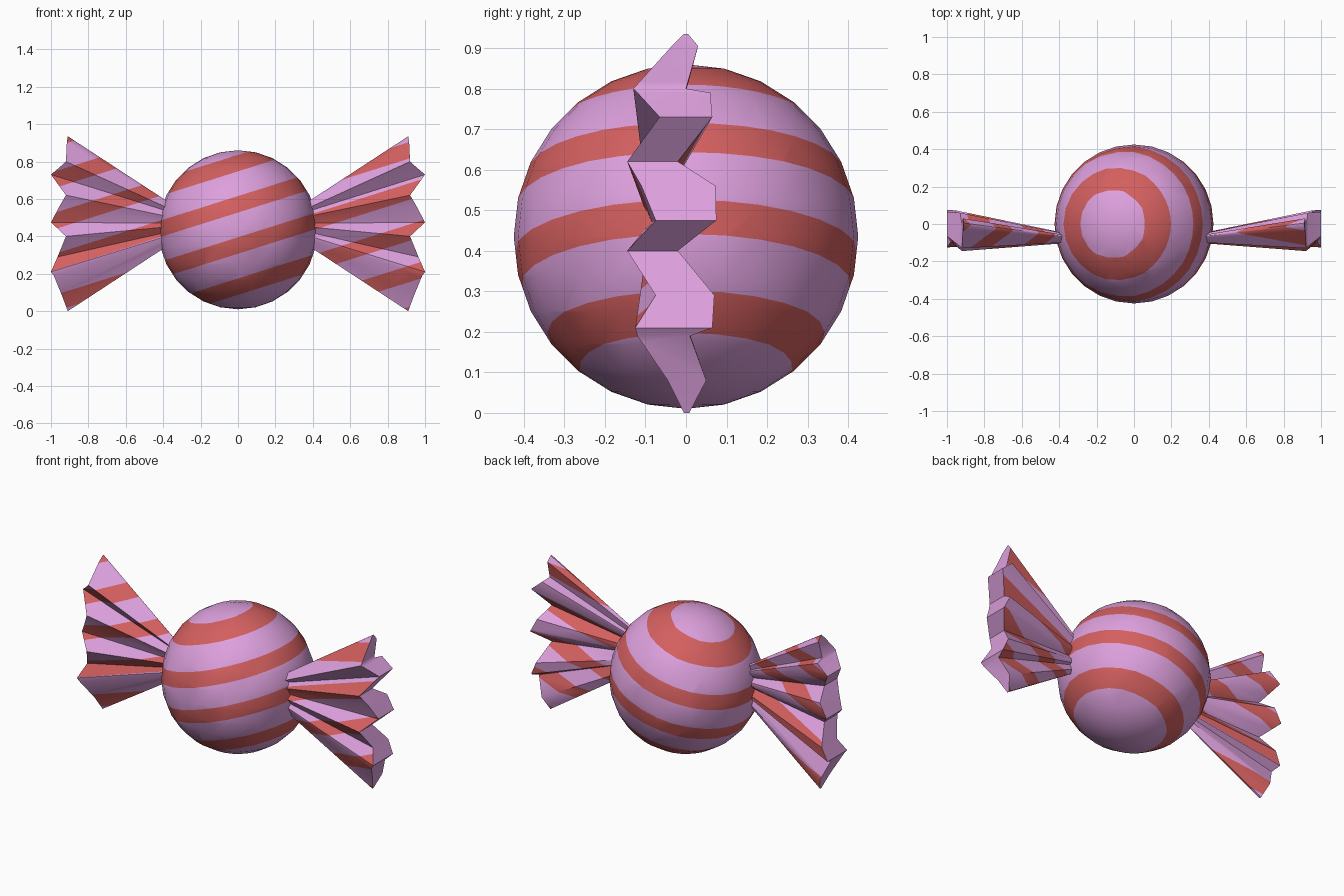
import bpy, bmesh, math
from mathutils import Vector

if "Cube" in bpy.data.objects:
    bpy.data.objects.remove(bpy.data.objects["Cube"])

CENTRE = Vector((0, 0, 0.435))
TILT = math.radians(17.5)
AXIS = Vector((-math.sin(TILT), 0, math.cos(TILT)))   # stripes are slabs across this axis
PITCH, HALF, OFFSET = 0.21, 0.042, 0.13


def material(name, rgb):
    m = bpy.data.materials.new(name)
    m.diffuse_color = (*rgb, 1)
    m.use_nodes = True
    m.node_tree.nodes["Principled BSDF"].inputs["Base Color"].default_value = m.diffuse_color
    return m


MATS = [material("plum wrapper", (0.723, 0.352, 0.723)),
        material("red stripe", (0.66, 0.115, 0.115))]


def finish(bm, name, skip=lambda f: False, angle=40):
    """Cut the stripe edges into the mesh, colour by slab and shade smooth."""
    bmesh.ops.recalc_face_normals(bm, faces=bm.faces)
    for k in range(-5, 5):
        for e in (-HALF, HALF):
            faces = [f for f in bm.faces if not skip(f)]
            edges = {x for f in faces for x in f.edges}
            verts = {v for f in faces for v in f.verts}
            bmesh.ops.bisect_plane(
                bm, geom=list(verts) + list(edges) + faces, dist=1e-5,
                plane_co=CENTRE + AXIS * (OFFSET + k * PITCH + e), plane_no=AXIS)
    for f in bm.faces:
        d = (f.calc_center_median() - CENTRE).dot(AXIS) - OFFSET
        off = d - PITCH * round(d / PITCH)
        f.material_index = int(abs(off) < HALF and not skip(f))
    me = bpy.data.meshes.new(name)
    bm.to_mesh(me)
    bm.free()
    ob = bpy.data.objects.new(name, me)
    bpy.context.collection.objects.link(ob)
    for m in MATS:
        me.materials.append(m)
    bpy.ops.object.select_all(action='DESELECT')
    ob.select_set(True)
    bpy.context.view_layer.objects.active = ob
    bpy.ops.object.shade_smooth_by_angle(angle=math.radians(angle))


# Round sweet
bm = bmesh.new()
bmesh.ops.create_uvsphere(bm, u_segments=28, v_segments=14, radius=0.425)
bmesh.ops.translate(bm, verts=bm.verts, vec=CENTRE)
finish(bm, "candy_ball")

# Pleated end of the wrapper: height, front y, back y, outward x
PLEATS = [(0.935, -0.005, 0.005, 0.91), (0.905, -0.035, 0.03, 0.915),
          (0.80, -0.13, 0.0, 0.92), (0.79, -0.12, 0.06, 0.93),
          (0.73, -0.065, 0.065, 1.0), (0.62, -0.145, -0.02, 0.92),
          (0.56, -0.11, 0.073, 0.955), (0.475, -0.075, 0.075, 1.0),
          (0.40, -0.145, -0.02, 0.92), (0.29, -0.075, 0.07, 0.965),
          (0.21, -0.125, 0.065, 1.0), (0.19, -0.12, 0.01, 0.985),
          (0.08, -0.045, 0.05, 0.94), (0.0, -0.005, 0.008, 0.91)]


def wrapper_fan(name, side):
    bm = bmesh.new()

    def pair(z, y, x):   # outer vertex and its pinched neck vertex
        neck = (side * 0.37, -0.075 + 0.25 * (y + 0.035), 0.468 + 0.245 * (z - 0.468))
        return bm.verts.new((side * x, y, z)), bm.verts.new(neck)

    front = [pair(z, f, x) for z, f, b, x in PLEATS]
    back = [pair(z, b, x) for z, f, b, x in PLEATS]
    for i in range(len(PLEATS) - 1):
        for row in (front, back):                      # pleated walls
            bm.faces.new((row[i][0], row[i + 1][0], row[i + 1][1], row[i][1]))
        for j in (0, 1):                               # outer rim and neck cap
            bm.faces.new((front[i][j], front[i + 1][j], back[i + 1][j], back[i][j]))
    for i in (0, -1):                                  # top and bottom edges
        bm.faces.new((front[i][0], front[i][1], back[i][1], back[i][0]))
    # the rim stays plain
    finish(bm, name, skip=lambda f: f.normal.x * side > 0.5, angle=45)


for name, side in (("right_wrapper_fan", 1), ("left_wrapper_fan", -1)):
    wrapper_fan(name, side)
